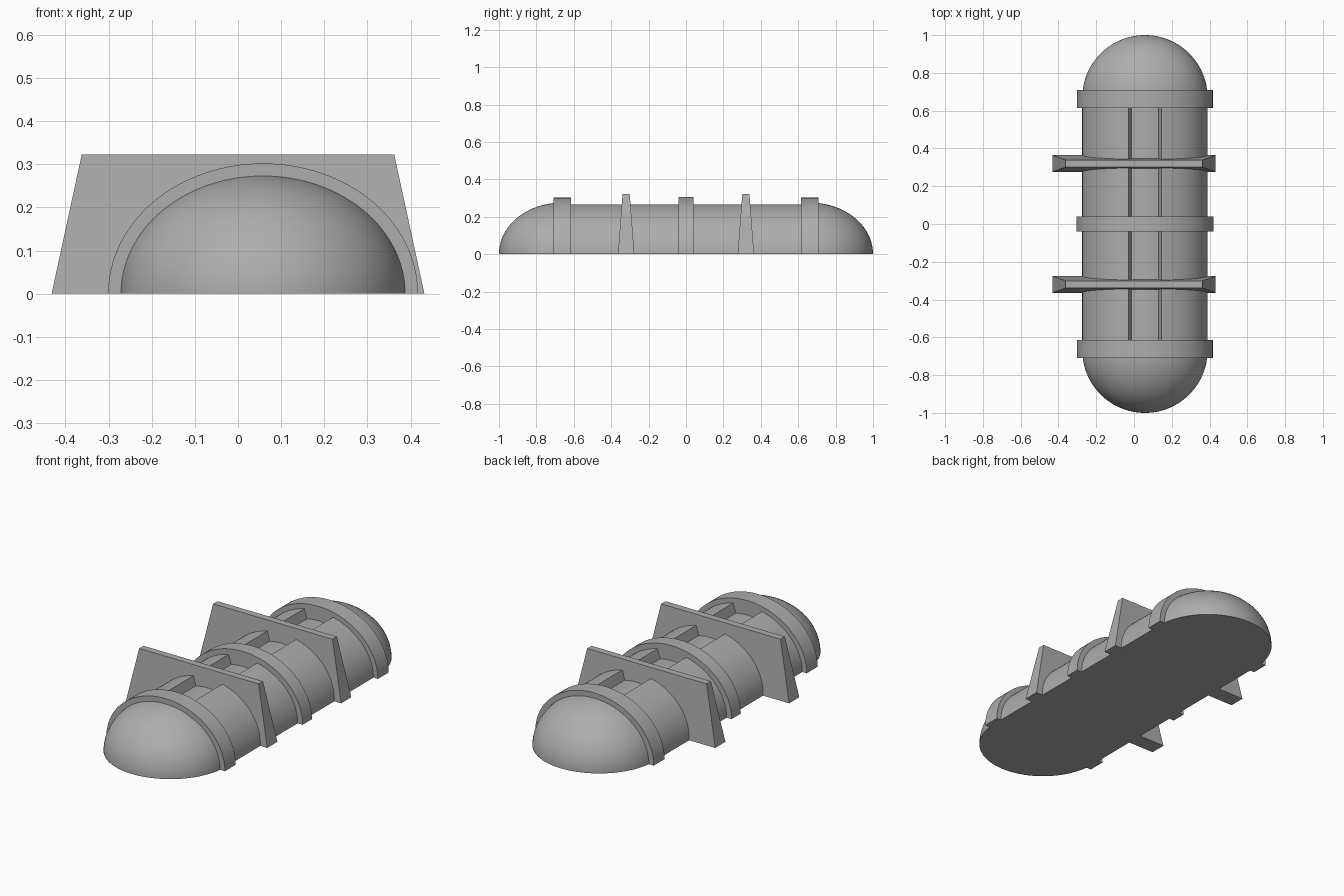
import bpy, bmesh, math

old = bpy.data.objects.get("Cube")
if old:
    bpy.data.objects.remove(old, do_unlink=True)

# Single plain colour
GREY = (0.42, 0.42, 0.42, 1.0)
grey = bpy.data.materials.new("plain grey")
grey.use_nodes = True
grey.diffuse_color = GREY
grey.node_tree.nodes["Principled BSDF"].inputs["Base Color"].default_value = GREY

AXIS_X = 0.058          # body sits slightly off centre between the plates
RX, RZ = 0.332, 0.275   # half width and height of the body arch
STRAIGHT = 0.668        # half length of the straight barrel
LIP = math.acos(0.087 / RX)   # angle at which the top channel starts
FLOOR = 0.81            # channel floor as a fraction of the arch radius


def arch(rx, rz, channel=False):
    """Half-ellipse outline in x and z, optionally with a channel along its top."""
    def point(angle, scale=1.0):
        return (AXIS_X + rx * scale * math.cos(angle), rz * scale * math.sin(angle))
    if not channel:
        return [point(math.pi * i / 64) for i in range(65)]
    right = [point(LIP * i / 28) for i in range(29)]
    floor = [point(LIP + (math.pi - 2 * LIP) * i / 10, FLOOR) for i in range(11)]
    left = [point(math.pi - LIP * i / 28) for i in range(28, -1, -1)]
    return right + floor + left


def loft(name, sections):
    """Skin closed outlines placed along y, with capped ends."""
    bm = bmesh.new()
    rows = [[bm.verts.new((x, y, z)) for x, z in outline] for y, outline in sections]
    for a, b in zip(rows, rows[1:]):
        for i in range(len(a)):
            j = (i + 1) % len(a)
            bm.faces.new((a[i], a[j], b[j], b[i]))
    bm.faces.new(rows[0])
    bm.faces.new(rows[-1][::-1])
    bmesh.ops.remove_doubles(bm, verts=bm.verts, dist=0.00005)
    bmesh.ops.recalc_face_normals(bm, faces=bm.faces)
    mesh = bpy.data.meshes.new(name)
    bm.to_mesh(mesh)
    bm.free()
    mesh.materials.append(grey)
    obj = bpy.data.objects.new(name, mesh)
    bpy.context.collection.objects.link(obj)
    bpy.ops.object.select_all(action="DESELECT")
    obj.select_set(True)
    bpy.context.view_layer.objects.active = obj
    bpy.ops.object.shade_smooth_by_angle(angle=math.radians(30))
    return obj


# Barrel with the channel along its top
loft("barrel", [(y, arch(RX, RZ, True)) for y in (-STRAIGHT, STRAIGHT)])

# Rounded ends
for name, side in (("front_dome", -1), ("back_dome", 1)):
    sections = []
    for i in range(25):
        t = math.pi / 2 * i / 24
        k = max(math.cos(t), 0.001)
        sections.append((side * (STRAIGHT + (1 - STRAIGHT) * math.sin(t)),
                         arch(RX * k, RZ * k)))
    loft(name, sections)

# Raised bands around the body
for name, y, half, grow in (("front_band", -0.662, 0.047, 0.027),
                            ("middle_band", 0.0, 0.04, 0.030),
                            ("back_band", 0.662, 0.047, 0.027)):
    outline = arch(RX + grow, RZ + grow)
    loft(name, [(y - half, outline), (y + half, outline)])

# Tapered cross plates
for name, y in (("front_plate", -0.32), ("back_plate", 0.32)):
    bpy.ops.mesh.primitive_cube_add(size=2)
    plate = bpy.context.object
    plate.name = name
    for v in plate.data.vertices:
        top = v.co.z > 0
        v.co.x *= 0.362 if top else 0.432
        v.co.y = y + v.co.y * (0.019 if top else 0.044)
        v.co.z = 0.323 if top else 0.0
    plate.location = (0, 0, 0)
    plate.data.materials.append(grey)
